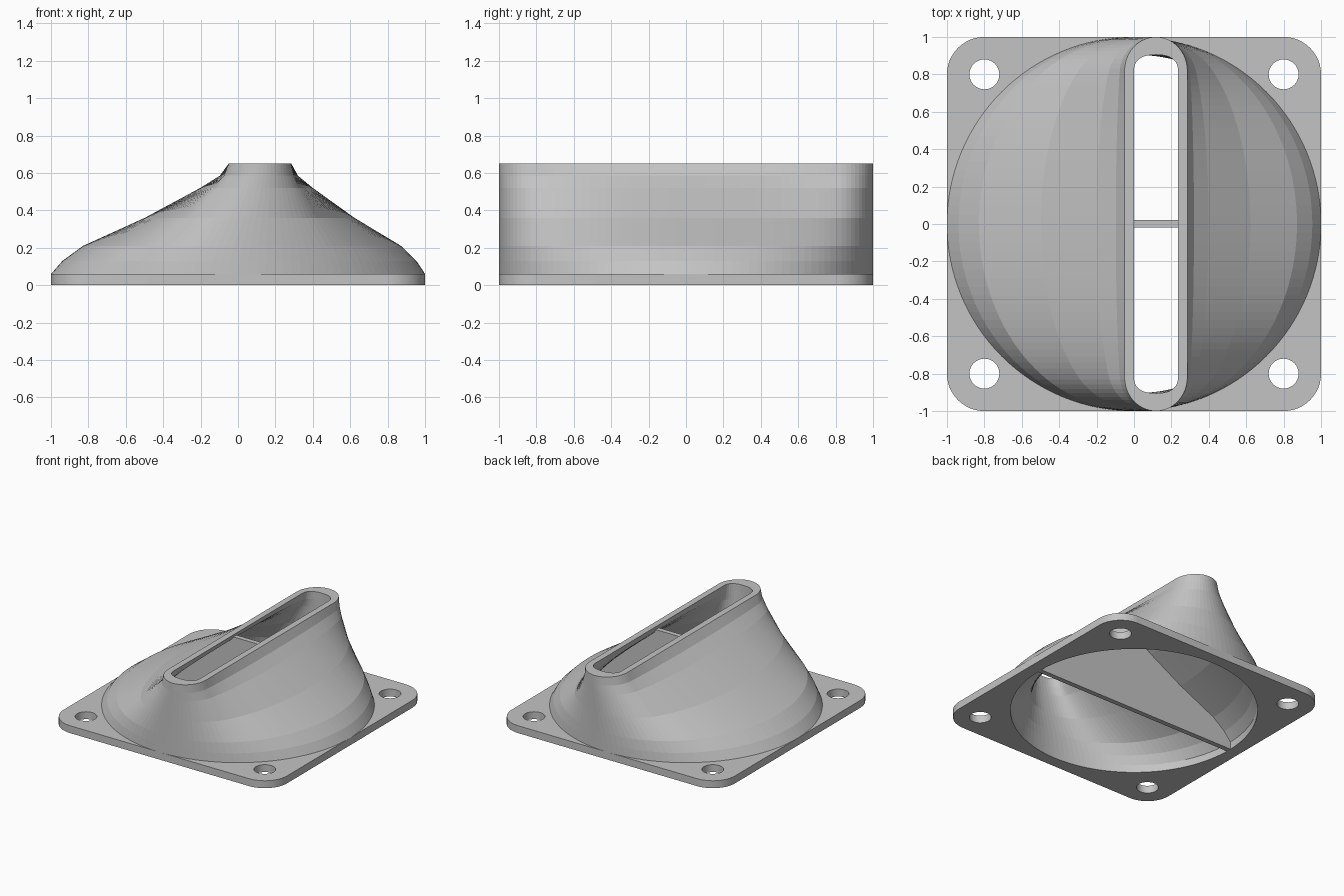
import bpy, bmesh, math

if "Cube" in bpy.data.objects:
    bpy.data.objects.remove(bpy.data.objects["Cube"])

grey = bpy.data.materials.new("light grey plastic")
grey.diffuse_color = (0.55, 0.55, 0.55, 1)
grey.use_nodes = True
grey.node_tree.nodes["Principled BSDF"].inputs["Base Color"].default_value = grey.diffuse_color

N = 128                                   # points around the duct
SLOT_X = 0.1175                           # slot centre
# (height, blend from circle to slot)
LEVELS = [(0.06, 0), (0.13, 0.065), (0.21, 0.18), (0.36, 0.528),
          (0.52, 0.84), (0.585, 0.95), (0.65, 1)]


def section(z, t, radius, half_w, end, power):
    """Cross-section between a circle and a round-ended slot of equal length."""
    pts = []
    for i in range(N):
        a = 2 * math.pi * i / N
        c, y = math.cos(a), radius * math.sin(a)
        u = min(1, max(0, (abs(y) - (radius - end)) / end))
        w = half_w * max(0, 1 - u ** power) ** (1 / power)
        slot = SLOT_X + math.copysign(w, c)
        pts.append((radius * c * (1 - t) + slot * t, y, z))
    return pts


def bridge(bm, a, b):
    for i in range(N):
        j = (i + 1) % N
        bm.faces.new((a[i], a[j], b[j], b[i]))


def finish(bm, name):
    bmesh.ops.recalc_face_normals(bm, faces=bm.faces)
    me = bpy.data.meshes.new(name)
    bm.to_mesh(me)
    bm.free()
    me.materials.append(grey)
    ob = bpy.data.objects.new(name, me)
    bpy.context.collection.objects.link(ob)
    return ob


# Duct: outer skin up, rim across, inner skin down, closed underneath
bm = bmesh.new()
rings = [section(z, t, 1.0, 0.1675, 0.18, 2) for z, t in LEVELS]
rings += [section(z, t, 0.905, 0.1175, 0.085, 2.4) for z, t in reversed(LEVELS)]
rings = [[bm.verts.new(p) for p in r] for r in rings]
for k, ring in enumerate(rings):
    bridge(bm, ring, rings[(k + 1) % len(rings)])
finish(bm, "duct")

# Flange plate: rounded square with a large round opening and four screw holes
cu = bpy.data.curves.new("flange_plate", 'CURVE')
cu.dimensions = '2D'
cu.fill_mode = 'BOTH'
cu.extrude = 0.03


def outline(pts):
    s = cu.splines.new('POLY')
    s.points.add(len(pts) - 1)
    for p, (x, y) in zip(s.points, pts):
        p.co = (x, y, 0, 1)
    s.use_cyclic_u = True


def arc(cx, cy, r, a0, a1, n):
    return [(cx + r * math.cos(a0 + (a1 - a0) * i / n),
             cy + r * math.sin(a0 + (a1 - a0) * i / n)) for i in range(n)]


corners = [(0.8, 0.8), (-0.8, 0.8), (-0.8, -0.8), (0.8, -0.8)]
square = []
for k, (cx, cy) in enumerate(corners):
    a = k * math.pi / 2
    square += arc(cx, cy, 0.2, a, a + math.pi / 2, 12)
    square.append((cx + 0.2 * math.cos(a + math.pi / 2),
                   cy + 0.2 * math.sin(a + math.pi / 2)))
outline(square)
outline(arc(0, 0, 0.905, 0, 2 * math.pi, N))
for cx, cy in corners:
    outline(arc(cx, cy, 0.08, 0, 2 * math.pi, 32))
cu.materials.append(grey)
plate = bpy.data.objects.new("flange_plate", cu)
plate.location.z = 0.03
bpy.context.collection.objects.link(plate)
plate.select_set(True)
bpy.context.view_layer.objects.active = plate
bpy.ops.object.convert(target='MESH')

# Divider wall: follows the inner duct profile across the middle
bm = bmesh.new()
levels = [(0.0, 0)] + LEVELS[:-1] + [(0.61, 0.97)]
right = [(0.91 * (1 - t) + (SLOT_X + 0.122) * t, z) for z, t in levels]
left = [(-0.91 * (1 - t) + (SLOT_X - 0.122) * t, z) for z, t in levels]
face = bm.faces.new([bm.verts.new((x, -0.018, z)) for x, z in right + left[::-1]])
ext = bmesh.ops.extrude_face_region(bm, geom=[face])
bmesh.ops.translate(bm, vec=(0, 0.04, 0),
                    verts=[v for v in ext["geom"] if isinstance(v, bmesh.types.BMVert)])
finish(bm, "divider_wall")
